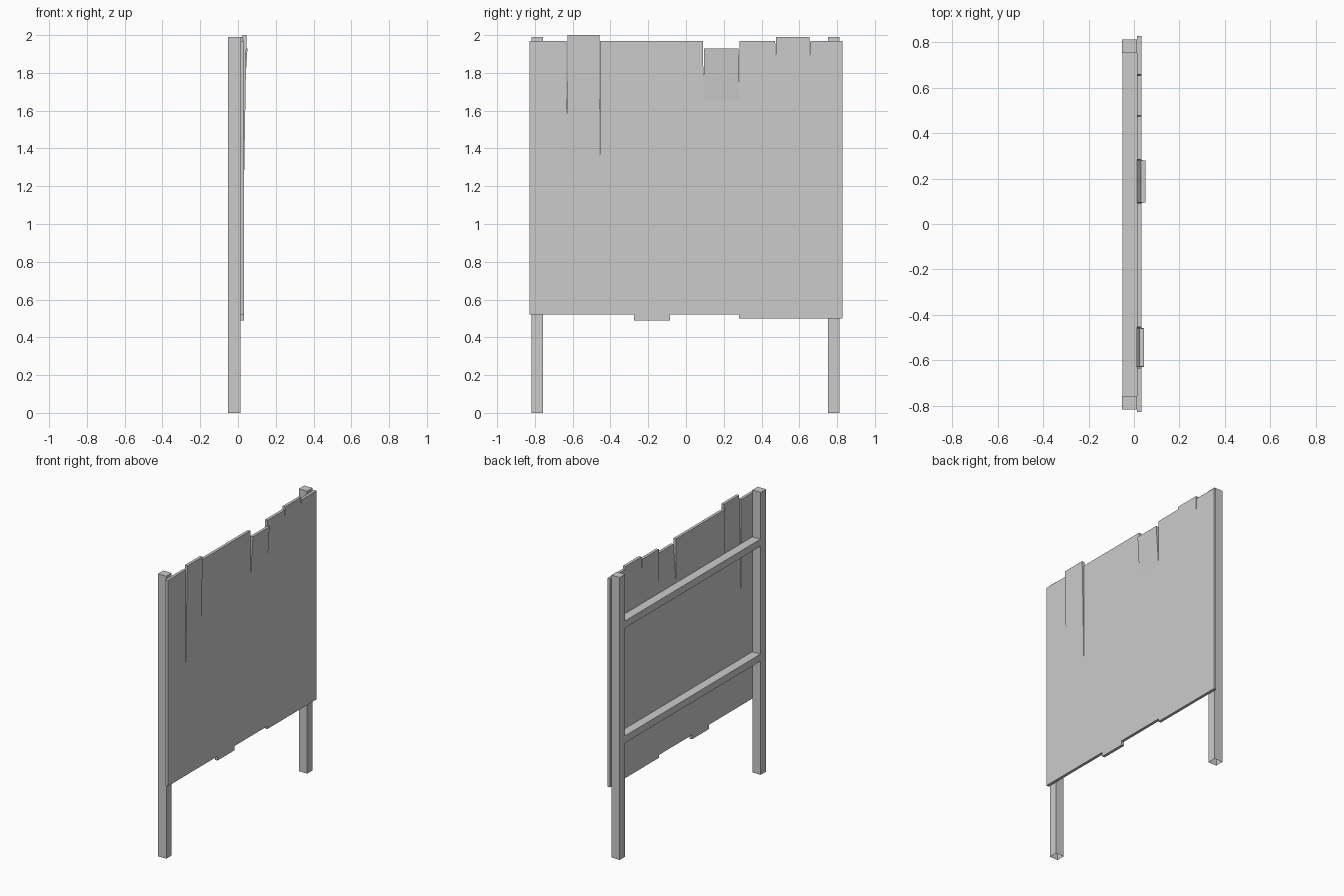
import bpy, bmesh

if "Cube" in bpy.data.objects:
    bpy.data.objects.remove(bpy.data.objects["Cube"])

def finish(bm, name):
    bmesh.ops.recalc_face_normals(bm, faces=bm.faces)
    me = bpy.data.meshes.new(name)
    bm.to_mesh(me)
    bm.free()
    ob = bpy.data.objects.new(name, me)
    bpy.context.collection.objects.link(ob)
    return ob

def box(name, x, y, z, open_bottom=False):
    bm = bmesh.new()
    bmesh.ops.create_cube(bm, size=1)
    for v in bm.verts:
        for i, (a, b) in enumerate((x, y, z)):
            v.co[i] = b if v.co[i] > 0 else a
    if open_bottom:
        bmesh.ops.delete(bm, geom=[f for f in bm.faces if f.normal.z < -0.5], context='FACES')
    return finish(bm, name)

# Posts and the two back rails
BACK, SEAM, FRONT = -0.052, 0.013, 0.033
box("left_post", (BACK, SEAM), (-0.817, -0.757), (0, 1.99), True)
box("right_post", (BACK, SEAM), (0.752, 0.812), (0, 1.99), True)
box("upper_rail", (BACK + 0.002, SEAM), (-0.757, 0.752), (1.61, 1.66))
box("lower_rail", (BACK + 0.002, SEAM), (-0.757, 0.752), (0.80, 0.85))

# Board panel: fused planks with loose, split upper ends
bm = bmesh.new()
def V(y, z, x=FRONT):
    return bm.verts.new((x, y, z))

# Each loose plank end: (y0, y1, hinge z, top z, forward lean)
loose = [(-0.630, -0.457, 1.28, 2.0, 0.012), (0.093, 0.281, 1.66, 1.93, 0.017),
         (0.475, 0.655, 1.89, 1.99, 0.0)]
Y0, Y1, TOP = -0.828, 0.828, 1.97
outline = [V(Y1, TOP), V(Y0, TOP)]
outline += [V(y, z) for y, z in [(Y0, 0.52), (-0.275, 0.52), (-0.275, 0.49), (-0.085, 0.49),
                                 (-0.085, 0.52), (0.281, 0.52), (0.281, 0.50), (Y1, 0.50)]]
# Walk the top edge back from right to left, dropping to each hinge
top_path = []
for y0, y1, hinge, top, lean in reversed(loose):
    b, a = V(y1, hinge), V(y0, hinge)
    top_path += [V(y1 + 0.003, TOP), b, a, V(y0 - 0.003, TOP)]
    bm.faces.new([a, b, V(y1 - 0.002, top, FRONT + lean), V(y0 + 0.002, top, FRONT + lean)])
bm.faces.new([outline[0]] + top_path + outline[1:])

bm.normal_update()
bmesh.ops.triangulate(bm, faces=[f for f in bm.faces if len(f.verts) > 4])
ext = bmesh.ops.extrude_face_region(bm, geom=bm.faces[:], use_keep_orig=True)
for g in ext["geom"]:
    if isinstance(g, bmesh.types.BMVert):
        g.co.x -= FRONT - SEAM
finish(bm, "board_panel")
